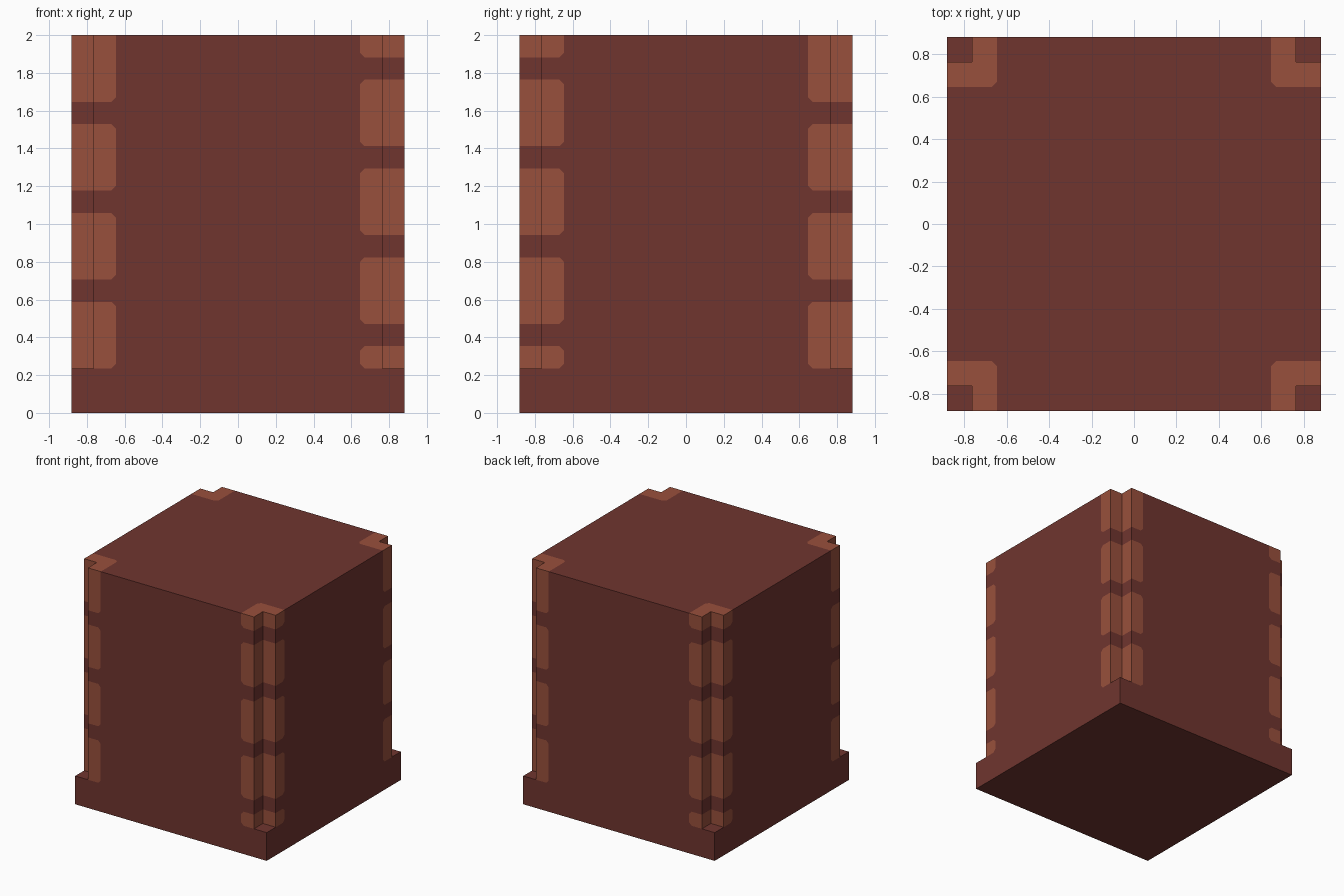
import bpy, bmesh
from mathutils import Vector

if "Cube" in bpy.data.objects:
    bpy.data.objects.remove(bpy.data.objects["Cube"])

U = 2 / 17            # model sits on a 15 x 15 x 17 grid of units
HALF, NOTCH, INNER = 7.5, 6.5, 5.5
BASE, TOP, CUT = 2, 17, 0.2


def srgb(r, g, b):
    lin = [(c / 255 / 12.92) if c < 11 else ((c / 255 + 0.055) / 1.055) ** 2.4 for c in (r, g, b)]
    return (*lin, 1)


def material(name, rgb):
    m = bpy.data.materials.new(name)
    m.diffuse_color = srgb(*rgb)
    m.use_nodes = True
    m.node_tree.nodes["Principled BSDF"].inputs["Base Color"].default_value = m.diffuse_color
    return m


def cut(bm, faces, co, no):
    """Split the given faces along a plane and return all resulting faces."""
    geom = set(faces)
    for f in faces:
        geom.update(f.edges, f.verts)
    res = bmesh.ops.bisect_plane(bm, geom=list(geom), dist=1e-4, plane_co=co, plane_no=no)
    return list({g for g in res["geom"] if isinstance(g, bmesh.types.BMFace)} |
                {f for f in faces if f.is_valid})


def paint_band(bm, sx, sy, z0, z1):
    """Clip out a chamfered corner block and colour the surface inside it."""
    planes = [((sx, 0, 0), INNER), ((0, sy, 0), INNER),
              ((0, 0, 1), z0), ((0, 0, -1), -z1),
              ((sx, 0, 1), INNER + z0 + CUT), ((sx, 0, -1), INNER - z1 + CUT),
              ((0, sy, 1), INNER + z0 + CUT), ((0, sy, -1), INNER - z1 + CUT),
              ((sx, sy, 0), 2 * INNER + CUT)]
    faces = list(bm.faces)
    for n, d in planes:
        no = Vector(n)
        faces = cut(bm, faces, no * (d / no.length_squared), no)
        faces = [f for f in faces if f.calc_center_median().dot(no) > d + 1e-3]
    for f in faces:
        f.material_index = 1


bm = bmesh.new()

# Square base slab
bmesh.ops.create_cube(bm, size=1)
for v in bm.verts:
    v.co = (v.co.x * 2 * HALF, v.co.y * 2 * HALF, (v.co.z + 0.5) * BASE)
for s in (-NOTCH, NOTCH):
    cut(bm, list(bm.faces), (s, 0, 0), (1, 0, 0))
    cut(bm, list(bm.faces), (0, s, 0), (0, 1, 0))

# Shaft: raise everything but the four corner squares
core = []
for f in bm.faces:
    c = f.calc_center_median()
    if c.z > BASE - 1e-3 and not (abs(c.x) > NOTCH and abs(c.y) > NOTCH):
        core.append(f)
ext = bmesh.ops.extrude_face_region(bm, geom=core)
bmesh.ops.translate(bm, vec=(0, 0, TOP - BASE),
                    verts=[g for g in ext["geom"] if isinstance(g, bmesh.types.BMVert)])
left = [f for f in core if f.is_valid]
if left:
    bmesh.ops.delete(bm, geom=left, context='FACES')
bmesh.ops.recalc_face_normals(bm, faces=bm.faces)

# Corner trim: opposite corners share a pattern (18 wraps over the top)
LONG_ENDS = [(2, 5), (6, 9), (10, 13), (14, 18)]
SHORT_ENDS = [(2, 3), (4, 7), (8, 11), (12, 15), (16, 18)]
for sx in (-1, 1):
    for sy in (-1, 1):
        for z0, z1 in (LONG_ENDS if sx == sy else SHORT_ENDS):
            paint_band(bm, sx, sy, z0, z1)

# Merge leftover coplanar cuts, keeping the colour borders
bmesh.ops.dissolve_limit(bm, angle_limit=0.01, verts=list(bm.verts),
                         edges=list(bm.edges), delimit={'MATERIAL'})
bmesh.ops.scale(bm, vec=(U, U, U), verts=list(bm.verts))

me = bpy.data.meshes.new("notched_block")
bm.to_mesh(me)
bm.free()
me.materials.append(material("dark red brown", (112, 53, 47)))
me.materials.append(material("light clay trim", (153, 80, 60)))
bpy.context.collection.objects.link(bpy.data.objects.new("notched_block", me))
